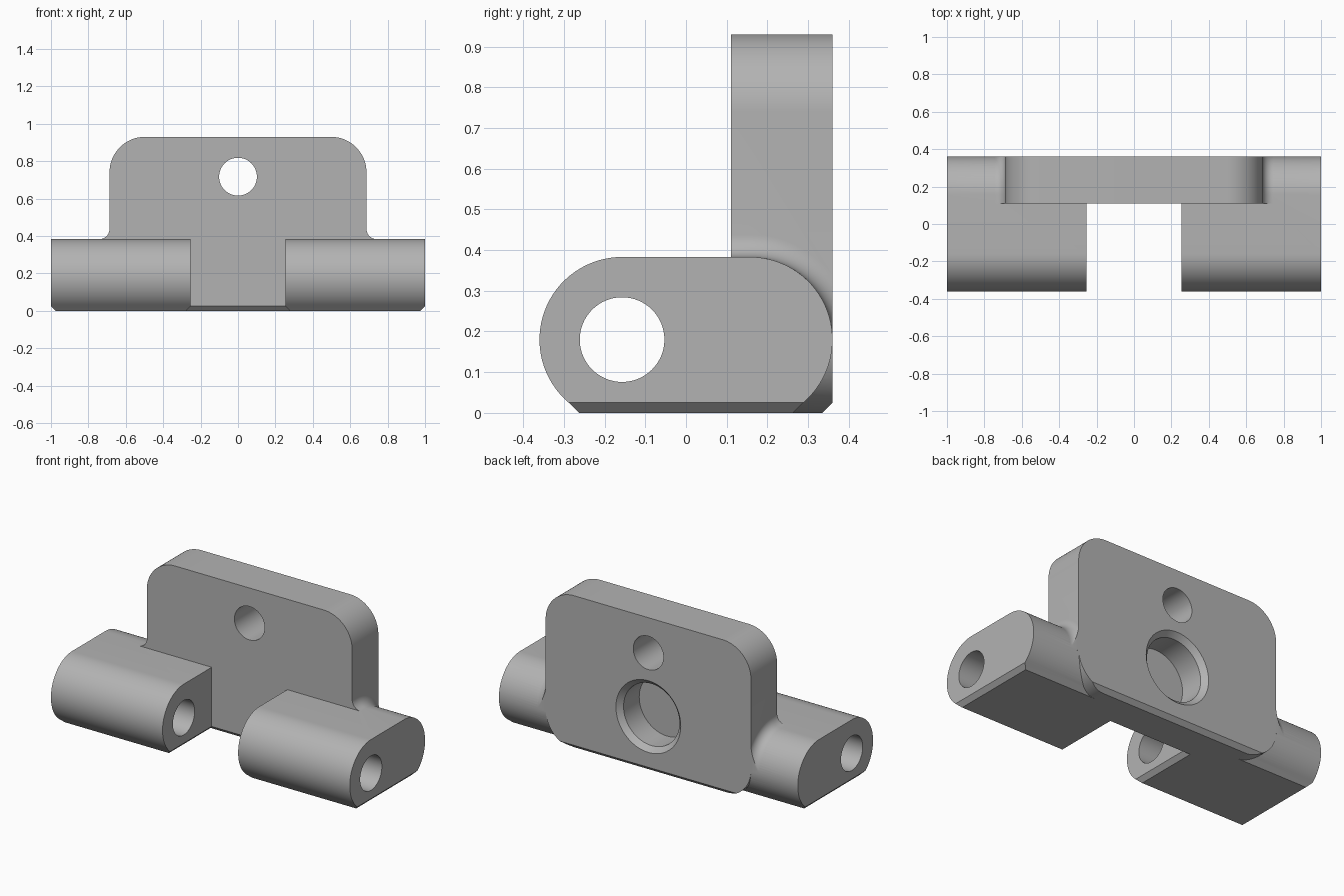
import bpy, bmesh, math
from mathutils import Vector

if "Cube" in bpy.data.objects:
    bpy.data.objects.remove(bpy.data.objects["Cube"])

R, CY, CZ = 0.203, 0.157, 0.18      # hinge barrel radius and centres
CH = 0.025                          # bottom chamfer
PW, PH, PF, PB, PR = 0.687, 0.93, 0.11, 0.36, 0.19   # plate half width, height, front, back, corner
FR = 0.055                          # fillet radius

grey = bpy.data.materials.new("plain grey")
grey.diffuse_color = (0.45, 0.45, 0.45, 1)
grey.use_nodes = True
grey.node_tree.nodes["Principled BSDF"].inputs["Base Color"].default_value = grey.diffuse_color


def arc(cx, cy, r, a0, a1, n=24):
    return [(cx + r * math.cos(math.radians(a0 + (a1 - a0) * i / n)),
             cy + r * math.sin(math.radians(a0 + (a1 - a0) * i / n))) for i in range(n + 1)]


def loft(name, rings, cuts=()):
    """Closed solid through rings of points, trimmed by (point, outward normal) planes."""
    bm = bmesh.new()
    vs = [[bm.verts.new(p) for p in ring] for ring in rings]
    n = len(vs[0])
    for a, b in zip(vs, vs[1:]):
        for i in range(n):
            j = (i + 1) % n
            bm.faces.new((a[i], a[j], b[j], b[i]))
    bm.faces.new(vs[0])
    bm.faces.new(vs[-1])
    for co, no in cuts:
        bmesh.ops.bisect_plane(bm, geom=bm.verts[:] + bm.edges[:] + bm.faces[:],
                               dist=1e-6, plane_co=co, plane_no=no, clear_outer=True)
        bmesh.ops.holes_fill(bm, edges=[e for e in bm.edges if e.is_boundary], sides=0)
    bmesh.ops.recalc_face_normals(bm, faces=bm.faces)
    me = bpy.data.meshes.new(name)
    bm.to_mesh(me)
    bm.free()
    me.materials.append(grey)
    ob = bpy.data.objects.new(name, me)
    bpy.context.collection.objects.link(ob)
    return ob


def combine(target, tool, operation):
    bpy.context.view_layer.objects.active = target
    mod = target.modifiers.new("cut", 'BOOLEAN')
    mod.operation, mod.solver, mod.object = operation, 'EXACT', tool
    bpy.ops.object.modifier_apply(modifier=mod.name)
    bpy.data.objects.remove(tool, do_unlink=True)


def turned(name, z, steps):
    """Round cutter along y from (y, radius) steps."""
    return loft(name, [[(x, y, zz) for x, zz in arc(0, z, r, 0, 360, 64)[:-1]] for y, r in steps])


# Upright mounting plate with rounded corners and chamfered foot
outline = (arc(PW - PR, PH - PR, PR, 0, 90) + arc(-PW + PR, PH - PR, PR, 90, 180)
           + arc(-PW + PR, PR, PR, 180, 270) + arc(PW - PR, PR, PR, 270, 360))
bracket = loft("hinge_bracket", [[(x, y, z) for x, z in outline] for y in (PF, PB)],
               [((0, PF, CH), (0, -1, -1)), ((0, PB, CH), (0, 1, -1))])

# Barrel blocks: stadium section with a flat chamfered underside
low = math.degrees(math.asin((CZ - CH) / R))
foot = CY + R * math.cos(math.radians(low)) - CH
section = (arc(CY, CZ, R, -low, 90, 32) + arc(-CY, CZ, R, 90, 180 + low, 32)
           + [(-foot, 0), (foot, 0)])
for s in (-1, 1):
    block = loft("barrel_block", [[(s * x, y, z) for y, z in section] for x in (0.253, 1)],
                 [((s * 0.253, 0, CH), (-s, 0, -1)), ((s, 0, CH), (s, 0, -1))])
    combine(bracket, block, 'UNION')

# Fillets where the plate sides meet the barrel blocks
path = [(PF, CZ + R, 0, 1)] + [(y, z, (y - CY) / R, (z - CZ) / R)
                               for y, z in arc(CY, CZ, R, 90, 0, 24)]
curve = [(PW - 0.04, -0.04), (PW - 0.04, FR)] + arc(PW + FR, FR, FR, 180, 270, 10) + [(PW + FR, -0.04)]
for s in (-1, 1):
    fillet = loft("side_fillet", [[(s * x, y + ny * d, z + nz * d) for x, d in curve]
                                  for y, z, ny, nz in path], [((0, PB, 0), (0, 1, 0))])
    combine(bracket, fillet, 'UNION')

# Pin bore through both blocks
pin = loft("pin_cutter", [[(x, y, z) for y, z in arc(-CY, CZ, 0.104, 0, 360, 64)[:-1]] for x in (-1.1, 1.1)])
combine(bracket, pin, 'DIFFERENCE')

# Screw hole and chamfered round pocket in the back
combine(bracket, turned("screw_cutter", 0.717, [(0, 0.101), (0.5, 0.101)]), 'DIFFERENCE')
combine(bracket, turned("pocket_cutter", 0.332,
                        [(PB - 0.18, 0.187), (PB - 0.03, 0.187), (PB, 0.217), (PB + 0.05, 0.217)]), 'DIFFERENCE')

# Smooth the round surfaces
bpy.ops.object.select_all(action='DESELECT')
bracket.select_set(True)
bpy.context.view_layer.objects.active = bracket
bpy.ops.object.shade_smooth_by_angle(angle=math.radians(25))
